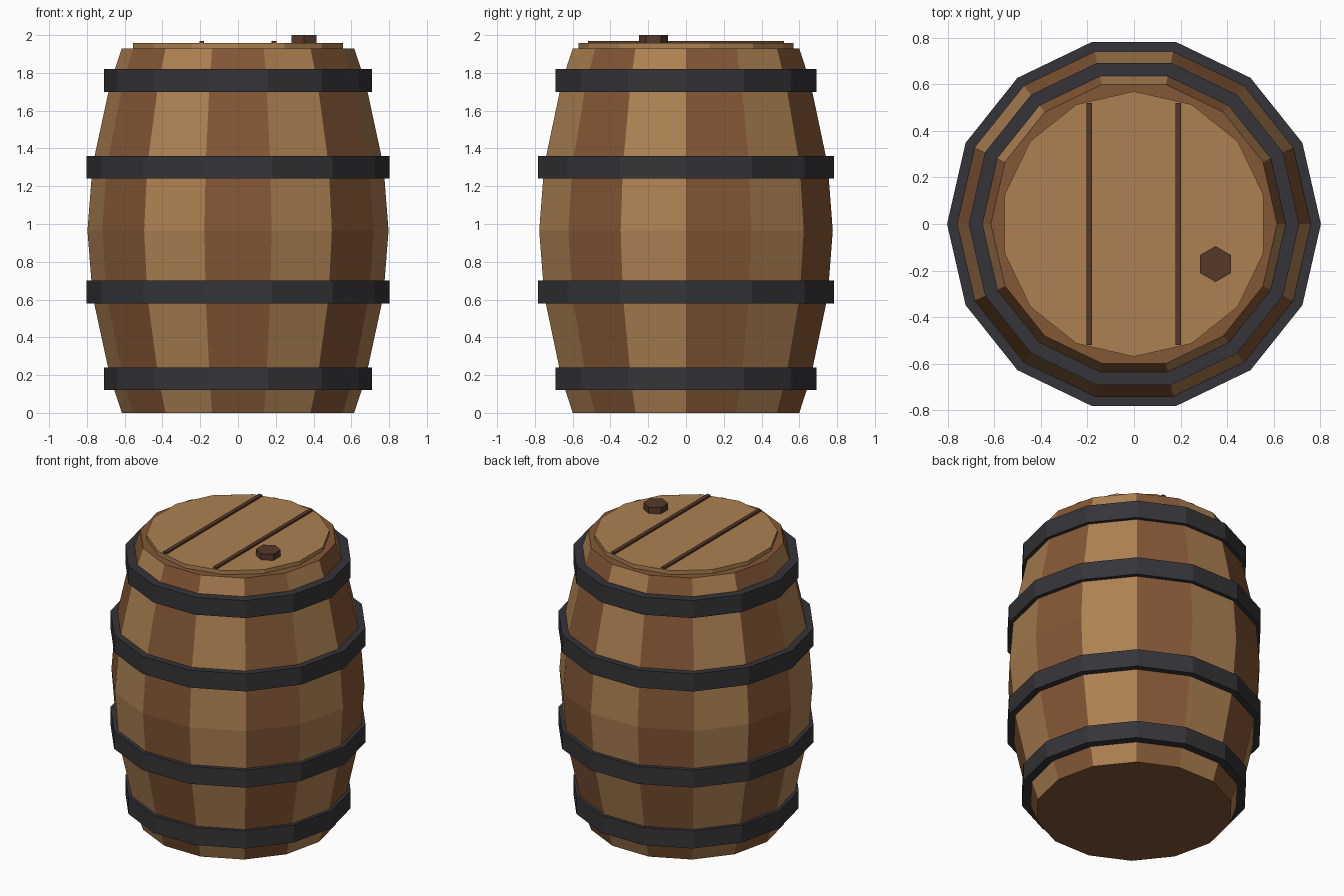
import bpy, bmesh, math

if "Cube" in bpy.data.objects:
    bpy.data.objects.remove(bpy.data.objects["Cube"])

SIDES = 14


def material(name, rgb):
    m = bpy.data.materials.new(name)
    m.diffuse_color = (*rgb, 1)
    m.use_nodes = True
    m.node_tree.nodes["Principled BSDF"].inputs["Base Color"].default_value = m.diffuse_color
    return m


tan = material("tan_wood", (0.42, 0.22, 0.085))
brown = material("brown_wood", (0.23, 0.095, 0.036))
dark = material("dark_wood", (0.09, 0.042, 0.022))
iron = material("iron", (0.035, 0.035, 0.041))


def lathe(name, profile, mats, turn=0.0, sides=SIDES, center=(0, 0), closed=False):
    """Spin (radius, z) points into flat facets; cap the ends unless closed."""
    bm = bmesh.new()
    rings = []
    for r, z in profile:
        rings.append([bm.verts.new((center[0] + r * math.cos(turn + math.tau * i / sides),
                                    center[1] + r * math.sin(turn + math.tau * i / sides), z))
                      for i in range(sides)])
    pairs = list(zip(rings, rings[1:]))
    if closed:
        pairs.append((rings[-1], rings[0]))
    else:
        bm.faces.new(rings[0][::-1])
        bm.faces.new(rings[-1])
    for a, b in pairs:
        for i in range(sides):
            j = (i + 1) % sides
            f = bm.faces.new((a[i], a[j], b[j], b[i]))
            f.material_index = i % len(mats)
    bmesh.ops.recalc_face_normals(bm, faces=bm.faces)
    me = bpy.data.meshes.new(name)
    bm.to_mesh(me)
    bm.free()
    for m in mats:
        me.materials.append(m)
    ob = bpy.data.objects.new(name, me)
    bpy.context.collection.objects.link(ob)
    return ob


# Bulging body with alternating stave colours
lathe("staves", [(0.615, 0), (0.675, 0.18), (0.77, 0.62), (0.797, 0.965),
                 (0.77, 1.31), (0.675, 1.75), (0.615, 1.93)], [brown, tan])

# Four iron hoops
for name, z, r in (("bottom_hoop", 0.12, 0.71), ("lower_hoop", 0.58, 0.803),
                   ("upper_hoop", 1.24, 0.803), ("top_hoop", 1.70, 0.71)):
    lathe(name, [(r, z), (r, z + 0.12), (r - 0.06, z + 0.12), (r - 0.06, z)],
          [iron], closed=True)

# Lid, rotated so a corner points along y
lathe("lid", [(0.57, 1.925), (0.57, 1.957)], [tan], turn=math.pi / 2)

# Thin seams across the lid
for side, x in (("left", -0.192), ("right", 0.19)):
    bpy.ops.mesh.primitive_cube_add(size=1, location=(x, 0, 1.96))
    seam = bpy.context.object
    seam.name = side + "_lid_seam"
    seam.scale = (0.025, 1.04, 0.02)
    seam.data.materials.append(dark)

# Hexagonal bung
lathe("bung", [(0.077, 1.95), (0.077, 2.0)], [dark], turn=math.pi / 2,
      sides=6, center=(0.35, -0.172))
